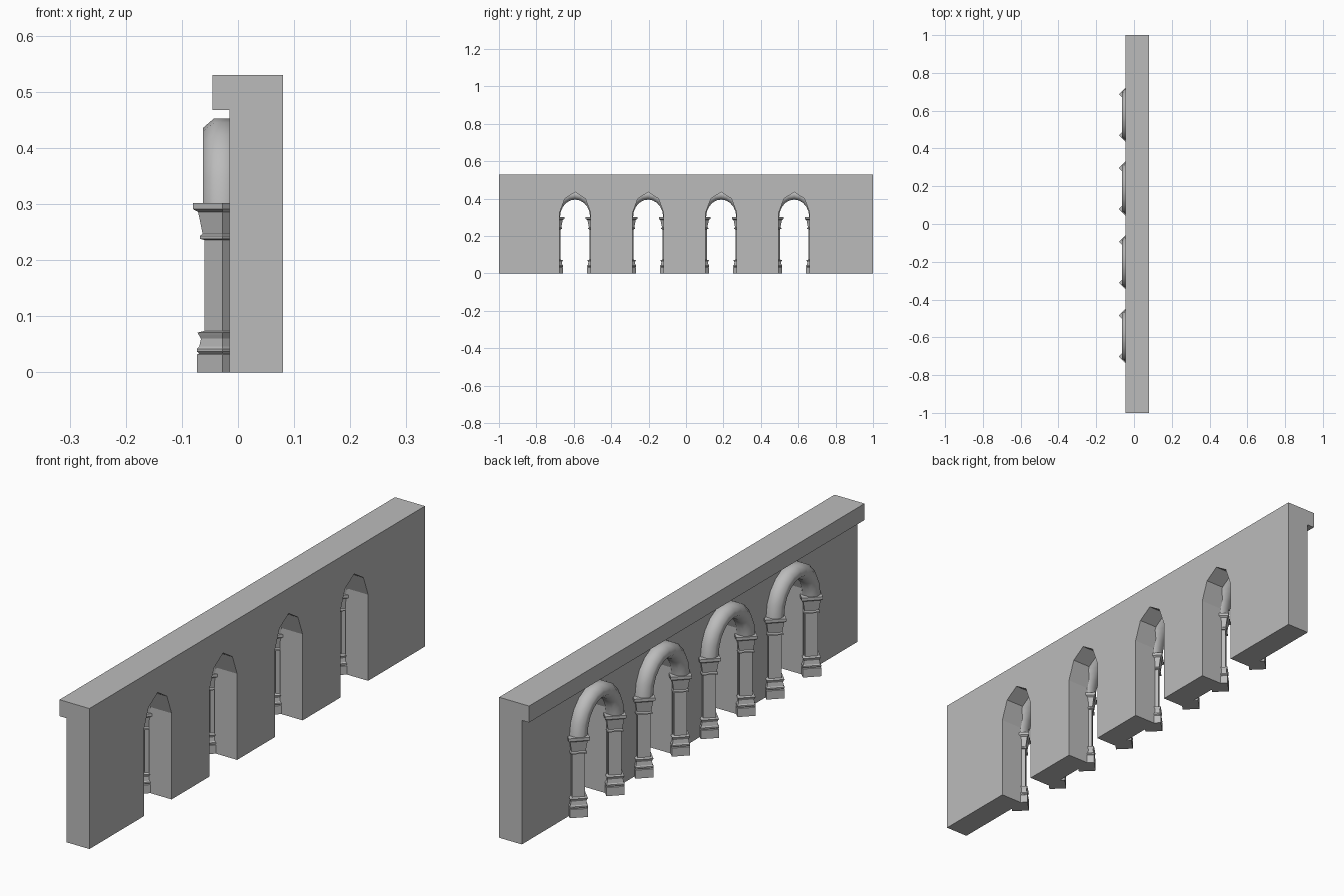
import bpy, bmesh, math
from mathutils import Vector

if "Cube" in bpy.data.objects:
    bpy.data.objects.remove(bpy.data.objects["Cube"])

# One plain stone colour
stone = bpy.data.materials.new("stone grey")
stone.use_nodes = True
colour = (0.5, 0.5, 0.5, 1)
stone.diffuse_color = colour
stone.node_tree.nodes["Principled BSDF"].inputs["Base Color"].default_value = colour

ARCH_CENTRES = [-0.593 + 0.3905 * i for i in range(4)]
HALF_SPAN = 0.109      # arch centre to column axis
AXIS_X = -0.028        # depth of the column axes
SPRING = 0.302         # top of the capitals


def make_object(name, bm, smooth=False):
    bmesh.ops.recalc_face_normals(bm, faces=bm.faces)
    mesh = bpy.data.meshes.new(name)
    bm.to_mesh(mesh)
    bm.free()
    obj = bpy.data.objects.new(name, mesh)
    obj.data.materials.append(stone)
    bpy.context.collection.objects.link(obj)
    if smooth:
        bpy.ops.object.select_all(action='DESELECT')
        obj.select_set(True)
        bpy.context.view_layer.objects.active = obj
        bpy.ops.object.shade_smooth_by_angle(angle=math.radians(50))
    return obj


def skin(bm, rings):
    """Bridge equal rings of points and close both ends."""
    loops = [[bm.verts.new(p) for p in ring] for ring in rings]
    n = len(loops[0])
    for a, b in zip(loops, loops[1:]):
        for i in range(n):
            j = (i + 1) % n
            bm.faces.new((a[i], a[j], b[j], b[i]))
    bm.faces.new(loops[0])
    bm.faces.new(loops[-1])


# Wall outline in y and z, notched by the pointed doorways
half_door = [(0.083, 0), (0.083, 0.325), (0.055, 0.4)]
outline = [(-1, 0)]
for c in ARCH_CENTRES:
    outline += [(c - y, z) for y, z in half_door]
    outline += [(c, 0.435)]
    outline += [(c + y, z) for y, z in reversed(half_door)]
outline += [(1, 0), (1, 0.53), (-1, 0.53)]
bm = bmesh.new()
skin(bm, [[(x, y, z) for y, z in outline] for x in (-0.015, 0.08)])
make_object("arcade_wall", bm)

# Coping that overhangs the column side
bm = bmesh.new()
skin(bm, [[(-0.045, y, 0.468), (-0.015, y, 0.468),
           (-0.015, y, 0.53), (-0.045, y, 0.53)] for y in (-1, 1)])
make_object("wall_coping", bm)

# Square columns set diagonally: (half diagonal, height)
column_profile = [
    (0.045, 0), (0.045, 0.032), (0.041, 0.034), (0.045, 0.037),
    (0.045, 0.042), (0.041, 0.046), (0.038, 0.06), (0.042, 0.067),
    (0.044, 0.071), (0.032, 0.074), (0.032, 0.236), (0.04, 0.238),
    (0.04, 0.243), (0.035, 0.247), (0.043, 0.286), (0.052, 0.291),
    (0.052, SPRING)]


def column(name, y):
    bm = bmesh.new()
    skin(bm, [[(AXIS_X + r * math.cos(k * math.pi / 2),
                y + r * math.sin(k * math.pi / 2), z) for k in range(4)]
              for r, z in column_profile])
    make_object(name, bm)


def arch_moulding(name, centre, steps=10, sides=8):
    """Rounded tube swept over a slightly raised half circle."""
    bm = bmesh.new()
    rings = []
    for s in range(steps + 1):
        t = math.pi * s / steps
        mid = Vector((AXIS_X - 0.001, centre + HALF_SPAN * math.cos(t),
                      SPRING + 0.122 * math.sin(t)))
        out = Vector((0, math.cos(t), math.sin(t)))
        ring = []
        for k in range(sides):
            a = 2 * math.pi * (k + 0.5) / sides
            ring.append(mid + out * 0.031 * math.sin(a)
                        + Vector((0.036 * math.cos(a), 0, 0)))
        rings.append(ring)
    skin(bm, rings)
    make_object(name, bm, smooth=True)


for n, c in enumerate(ARCH_CENTRES, 1):
    arch_moulding(f"arch_moulding_{n}", c)
    for side, label in ((-1, "near"), (1, "far")):
        column(f"{label}_column_{n}", c + side * HALF_SPAN)
